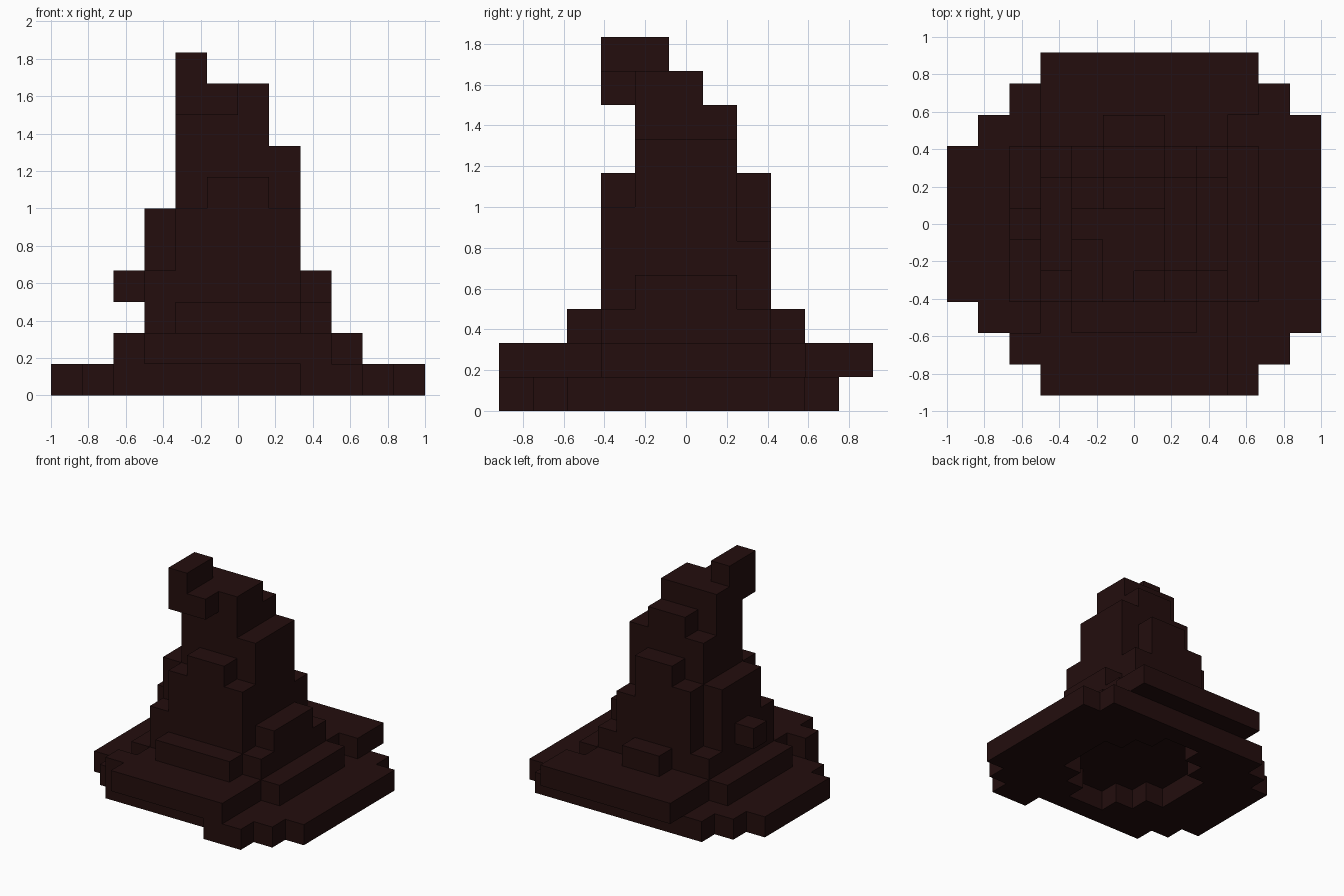
import bpy, bmesh, math
from mathutils import Vector

cube = bpy.data.objects.get("Cube")
if cube:
    bpy.data.objects.remove(cube, do_unlink=True)

U = 1 / 6  # edge of one block

mat = bpy.data.materials.new("dark_brown_cloth")
mat.use_nodes = True
colour = (0.017, 0.0042, 0.004, 1)
mat.diffuse_color = colour
bsdf = mat.node_tree.nodes["Principled BSDF"]
bsdf.inputs["Base Color"].default_value = colour
bsdf.inputs["Roughness"].default_value = 0.9


def block(x0, x1, y0, y1, z0, z1):
    """Cells of a box; x, z in whole blocks, y on half blocks."""
    j0, j1 = int(y0 + 5.5), int(y1 + 5.5)
    return {(i, j, k) for i in range(x0, x1) for j in range(j0, j1) for k in range(z0, z1)}


def union(*boxes):
    return set().union(*(block(*b) for b in boxes))


# Lower brim: rounded plate drooping at the sides, with a shallow round recess
recess = union((-3, 3, -1.5, 1.5, 0, 1), (-2, 2, -2.5, 2.5, 0, 1), (-1, 1, -3.5, 3.5, 0, 1))
lower_brim = union(
    (-6, 6, -2.5, 2.5, 0, 1),
    (-5, 6, -3.5, 3.5, 0, 1),
    (-4, 5, -4.5, 4.5, 0, 1),
    (2, 4, -5.5, -4.5, 0, 1),
) - recess

# Upper brim: raised middle, front and back
upper_brim = union(
    (-3, 3, -5.5, 5.5, 1, 2),
    (-4, 4, -2.5, 2.5, 1, 2),
    (3, 4, 3.5, 5.5, 1, 2),
    (-4, -3, -4.5, -3.5, 1, 2),
)

# Wide foot of the crown with its ridges
crown_base = union(
    (-3, 3, -2.5, 2.5, 2, 3),
    (-2, 2, -3.5, -2.5, 2, 3),
    (-1, 1, 2.5, 3.5, 2, 3),
)

# Main crown with side folds
crown = union(
    (-2, 2, -2.5, 2.5, 3, 5),
    (-2, 2, -2.5, 1.5, 5, 6),
    (-2, 1, 1.5, 2.5, 5, 6),
    (-1, 1, -2.5, 2.5, 6, 7),
    (2, 3, -1.5, 1.5, 3, 4),
    (-3, -2, -1.5, 1.5, 3, 6),
    (-3, -2, -2.5, -1.5, 3, 4),
    (-4, -3, -0.5, 0.5, 3, 4),
)

# Narrow upper crown
upper_crown = union(
    (-2, 2, -1.5, 1.5, 6, 8),
    (-2, 1, -1.5, 0.5, 8, 10),
    (-1, 1, 0.5, 1.5, 8, 9),
)

# Tip bent over to the front
bent_tip = union(
    (-2, -1, -2.5, -0.5, 10, 11),
    (-2, 0, -2.5, -1.5, 9, 10),
)

parts = {
    "lower_brim": lower_brim,
    "upper_brim": upper_brim,
    "crown_base": crown_base,
    "crown": crown,
    "upper_crown": upper_crown,
    "bent_tip": bent_tip,
}
filled = set().union(*parts.values())

AXES = [Vector((1, 0, 0)), Vector((0, 1, 0)), Vector((0, 0, 1))]


def build(name, cells):
    """Mesh of the block faces that are not covered by a neighbour."""
    bm = bmesh.new()
    for cell in sorted(cells):
        centre = Vector((cell[0] + 0.5, cell[1] - 5, cell[2] + 0.5))
        for a in range(3):
            for sign in (1, -1):
                near = list(cell)
                near[a] += sign
                if tuple(near) in filled:
                    continue
                n, u, v = AXES[a] * sign, AXES[(a + 1) % 3], AXES[(a + 2) % 3] * sign
                mid = centre + n / 2
                corners = [(-1, -1), (1, -1), (1, 1), (-1, 1)]
                bm.faces.new([bm.verts.new((mid + u * p / 2 + v * q / 2) * U) for p, q in corners])
    bmesh.ops.remove_doubles(bm, verts=bm.verts, dist=0.001)
    bmesh.ops.dissolve_limit(bm, angle_limit=math.radians(1), verts=bm.verts, edges=bm.edges)
    mesh = bpy.data.meshes.new(name)
    bm.to_mesh(mesh)
    bm.free()
    mesh.materials.append(mat)
    bpy.context.collection.objects.link(bpy.data.objects.new(name, mesh))


for name, cells in parts.items():
    build(name, cells)
